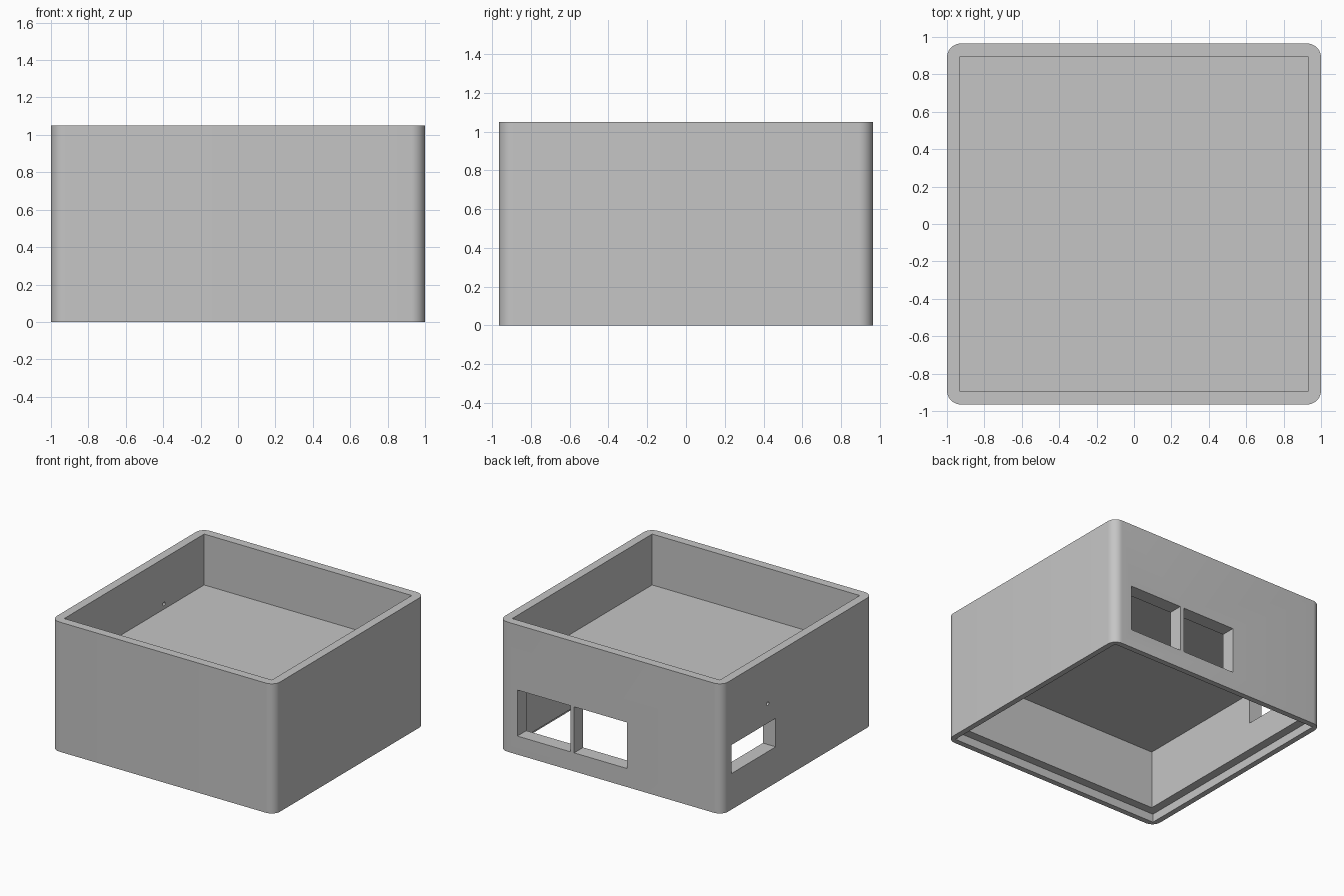
import bpy
import bmesh
import math
from mathutils import Matrix, Vector

default = bpy.data.objects.get("Cube")
if default:
    bpy.data.objects.remove(default, do_unlink=True)

HX, HY, H = 1.0, 0.965, 1.05      # half width, half depth, height
CORNER = 0.075                    # outer corner radius
TOP_WALL, LOWER_WALL, LIP = 0.07, 0.115, 0.045
FLOOR_TOP, FLOOR_BOTTOM, LEDGE = 0.638, 0.542, 0.067

grey = bpy.data.materials.new("plain_grey")
grey.use_nodes = True
grey.diffuse_color = (0.56, 0.56, 0.56, 1)
grey.node_tree.nodes["Principled BSDF"].inputs["Base Color"].default_value = grey.diffuse_color


def make_object(name, bm):
    mesh = bpy.data.meshes.new(name)
    bm.to_mesh(mesh)
    bm.free()
    mesh.materials.append(grey)
    obj = bpy.data.objects.new(name, mesh)
    bpy.context.collection.objects.link(obj)
    return obj


def box(name, low, high, radius=0):
    """Box between two corners, with optional rounded upright edges."""
    low, high = Vector(low), Vector(high)
    bm = bmesh.new()
    bmesh.ops.create_cube(bm, size=1)
    bmesh.ops.scale(bm, vec=high - low, verts=bm.verts)
    bmesh.ops.translate(bm, vec=(low + high) / 2, verts=bm.verts)
    if radius:
        upright = [e for e in bm.edges
                   if abs(e.verts[0].co.z - e.verts[1].co.z) > 0.1]
        bmesh.ops.bevel(bm, geom=upright, offset=radius, segments=10,
                        profile=0.5, affect='EDGES')
    return make_object(name, bm)


def recess(name, inset, z0, z1):
    """Cutter that follows the outline at a given inset."""
    return box(name, (inset - HX, inset - HY, z0), (HX - inset, HY - inset, z1))


case = box("enclosure", (-HX, -HY, 0), (HX, HY, H), CORNER)

# Upper tray, lower compartment and rebate for the base plate
cutters = [
    recess("upper_tray_cutter", TOP_WALL, FLOOR_TOP, H + 0.1),
    recess("lower_compartment_cutter", LOWER_WALL, -0.1, FLOOR_BOTTOM),
    recess("base_rebate_cutter", LIP, -0.2, LEDGE),
]

# Two back openings side by side
for x0, x1 in ((-0.148, 0.326), (0.361, 0.835)):
    cutters.append(box("back_opening_cutter", (x0, 0.8, 0.15), (x1, 1.1, 0.523)))

# Side opening and the small round hole above it
cutters.append(box("side_opening_cutter", (-1.1, 0.28, 0.292), (-0.8, 0.847, 0.523)))
bm = bmesh.new()
bmesh.ops.create_cone(bm, cap_ends=True, segments=20, radius1=0.015, radius2=0.015,
                      depth=0.3, matrix=Matrix.Translation((-0.98, 0.382, 0.68))
                      @ Matrix.Rotation(math.pi / 2, 4, 'Y'))
cutters.append(make_object("side_hole_cutter", bm))

for cutter in cutters:
    cutter.hide_render = True
    mod = case.modifiers.new(cutter.name, 'BOOLEAN')
    mod.operation = 'DIFFERENCE'
    mod.solver = 'EXACT'
    mod.object = cutter

# Bake the cuts, then drop the cutters
depsgraph = bpy.context.evaluated_depsgraph_get()
result = bpy.data.meshes.new_from_object(case.evaluated_get(depsgraph))
case.modifiers.clear()
case.data = result
result.materials.clear()
result.materials.append(grey)
for cutter in cutters:
    bpy.data.objects.remove(cutter, do_unlink=True)

# Smooth the rounded corners, keep all other edges crisp
bpy.ops.object.select_all(action='DESELECT')
case.select_set(True)
bpy.context.view_layer.objects.active = case
bpy.ops.object.shade_smooth_by_angle(angle=math.radians(30))
